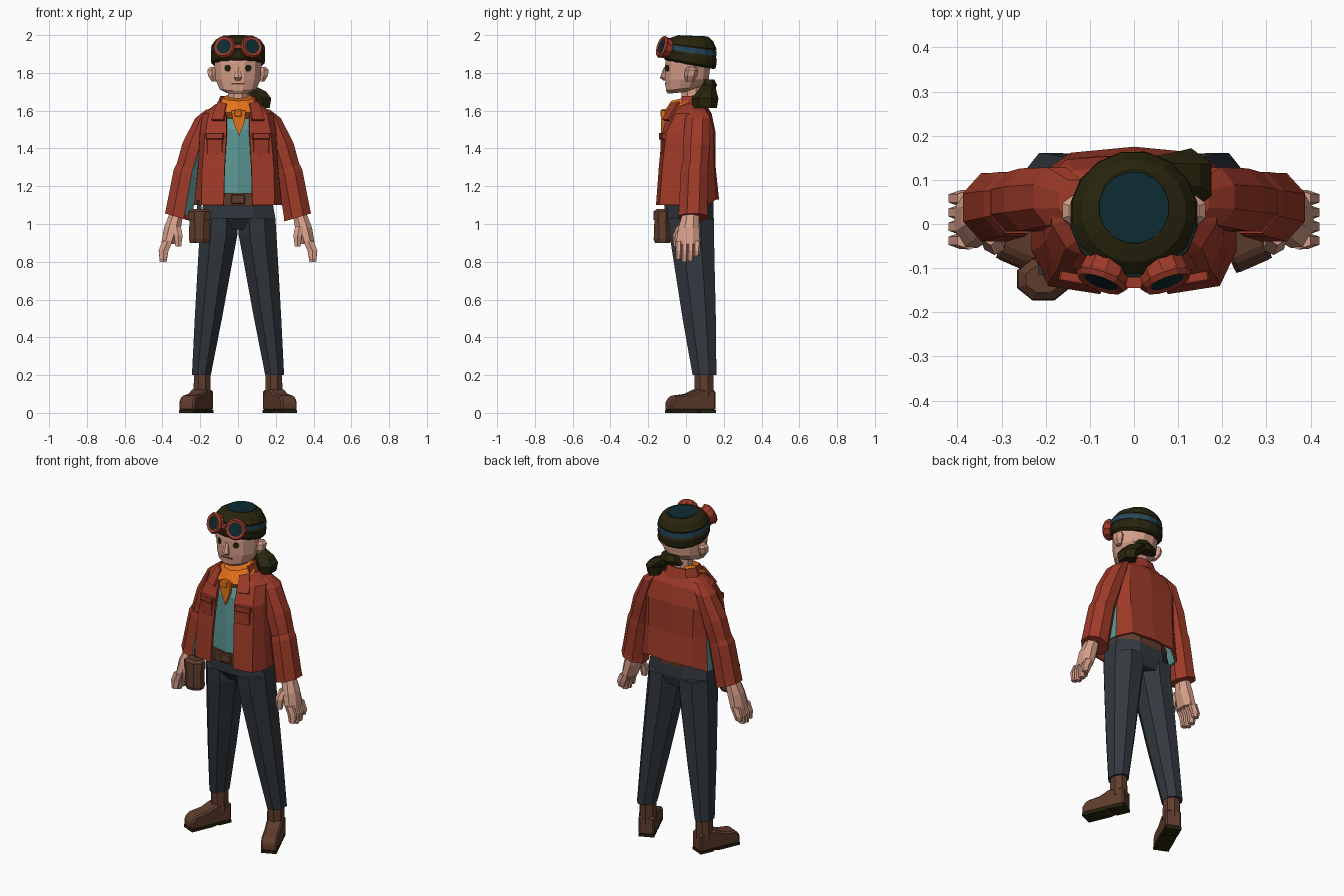
import bpy, bmesh, math
from mathutils import Vector, Matrix

def mat(name, r, g, b):
    m = bpy.data.materials.new(name)
    m.diffuse_color = (r, g, b, 1)
    return m

RED = mat("rust_red", 0.34, 0.042, 0.021)
TEAL = mat("shirt_teal", 0.105, 0.31, 0.30)
ORANGE = mat("scarf_orange", 0.77, 0.17, 0.010)
SLATE = mat("trouser_slate", 0.032, 0.040, 0.050)
BROWN = mat("leather_brown", 0.115, 0.046, 0.026)
OLIVE = mat("dark_olive", 0.021, 0.018, 0.004)
SKIN = mat("skin", 0.68, 0.35, 0.255)
GLASS = mat("deep_teal", 0.004, 0.024, 0.031)
BLUE = mat("strap_blue", 0.017, 0.065, 0.105)

def finish(name, bm, mats, rule=None):
    bmesh.ops.recalc_face_normals(bm, faces=bm.faces)
    bm.normal_update()
    mats = mats if isinstance(mats, list) else [mats]
    if rule:
        for f in bm.faces:
            f.material_index = rule(f.calc_center_median(), f.normal)
    me = bpy.data.meshes.new(name)
    bm.to_mesh(me)
    bm.free()
    for m in mats:
        me.materials.append(m)
    o = bpy.data.objects.new(name, me)
    bpy.context.collection.objects.link(o)
    return o

def loft(name, rings, mats, n=8, s=1, rule=None):
    """Closed body from rings (cx, cy, z, rx, ry, tilt_x, tilt_y)."""
    bm, rows, k = bmesh.new(), [], 1 / math.cos(math.pi / n)
    for r in rings:
        cx, cy, z, rx, ry, tx, ty = (tuple(r) + (0, 0))[:7]
        row = []
        for i in range(n):
            a = 2 * math.pi * (i + 0.5) / n
            dx, dy = rx * k * math.cos(a), ry * k * math.sin(a)
            row.append(bm.verts.new((s * (cx + dx), cy + dy, z + tx * dx + ty * dy)))
        rows.append(row)
    for a, b in zip(rows, rows[1:]):
        for i in range(n):
            j = (i + 1) % n
            bm.faces.new((a[i], a[j], b[j], b[i]))
    bm.faces.new(rows[0])
    bm.faces.new(rows[-1])
    return finish(name, bm, mats, rule)

def sheet(name, rows, mats, thick, rule=None):
    """Grid of points, mirrored over x and thickened."""
    bm = bmesh.new()
    vs = [[bm.verts.new(p) for p in row] for row in rows]
    for a, b in zip(vs, vs[1:]):
        for i in range(len(a) - 1):
            bm.faces.new((a[i], a[i + 1], b[i + 1], b[i]))
    o = finish(name, bm, mats, rule)
    o.modifiers.new("mirror", 'MIRROR')
    m = o.modifiers.new("solid", 'SOLIDIFY')
    m.thickness, m.offset = thick, 0
    return o

def prism(name, pts, width, matrix, mats, bevel=0):
    """Profile in local x-z, extruded along local y by width."""
    bm = bmesh.new()
    a = [bm.verts.new(matrix @ Vector((u, -width / 2, v))) for u, v in pts]
    b = [bm.verts.new(matrix @ Vector((u, width / 2, v))) for u, v in pts]
    bm.faces.new(a)
    bm.faces.new(b)
    for i in range(len(pts)):
        j = (i + 1) % len(pts)
        bm.faces.new((a[i], a[j], b[j], b[i]))
    o = finish(name, bm, mats)
    if bevel:
        m = o.modifiers.new("bevel", 'BEVEL')
        m.width, m.segments = bevel, 1
    return o

def box(name, loc, size, mats, rz=0, bevel=0):
    x, z = size[0] / 2, size[2] / 2
    mx = Matrix.Translation(loc) @ Matrix.Rotation(rz, 4, 'Z')
    return prism(name, [(-x, -z), (x, -z), (x, z), (-x, z)], size[1], mx, mats, bevel)

def disc(name, loc, normal, r1, r2, depth, mats, n=10):
    bm = bmesh.new()
    mx = Matrix.Translation(loc) @ Vector(normal).to_track_quat('Z', 'Y').to_matrix().to_4x4()
    bmesh.ops.create_cone(bm, cap_ends=True, segments=n, radius1=r1, radius2=r2, depth=depth, matrix=mx)
    return finish(name, bm, mats)

# Head and neck
loft("neck", [(0, .03, 1.57, .055, .055), (0, .03, 1.75, .05, .055)], SKIN)
loft("head", [(0, -.04, 1.695, .06, .055, 0, .1), (0, -.012, 1.717, .098, .094, 0, .12),
              (0, .005, 1.765, .119, .115), (0, .01, 1.85, .125, .12), (0, .015, 1.92, .12, .115)], SKIN, 12)
loft("nose", [(0, -.108, 1.83, .01, .008), (0, -.116, 1.775, .021, .019), (0, -.108, 1.76, .014, .01)], SKIN, 6)
box("mouth", (0, -.107, 1.742), (.07, .008, .009), BROWN)

# Knitted hat with strap band and flat crown
loft("hat", [(0, .02, 1.843, .128, .128, 0, -.18), (0, .02, 1.855, .141, .139, 0, -.18),
             (0, .02, 1.895, .144, .143, 0, -.17), (0, .022, 1.908, .137, .135, 0, -.15),
             (0, .022, 1.935, .137, .135, 0, -.13), (0, .024, 1.942, .140, .138, 0, -.12),
             (0, .03, 1.975, .117, .115, 0, -.09), (0, .037, 1.993, .083, .085, 0, -.05)], OLIVE, 16)
loft("hat_crown", [(0, .037, 1.988, .08, .082, 0, -.04), (0, .037, 1.9965, .078, .08, 0, -.04)], GLASS, 16)
loft("goggle_strap", [(0, .022, 1.907, .142, .14, 0, -.15), (0, .022, 1.934, .142, .14, 0, -.13)], BLUE, 16)
box("goggle_bridge", (0, -.132, 1.94), (.04, .025, .02), RED)

# Tied hair swept to one side
loft("hair_knot", [(.01, .115, 1.71, .06, .03), (.02, .125, 1.735, .055, .035), (.03, .115, 1.765, .04, .03)], OLIVE, 6)
loft("ponytail", [(.05, .12, 1.735, .03, .03), (.09, .11, 1.70, .06, .045), (.13, .10, 1.665, .046, .062),
                  (.132, .10, 1.615, .036, .055)], OLIVE, 6)

# Shirt, belt and hips
loft("shirt", [(0, .01, 1.11, .17, .12), (0, .01, 1.3, .165, .118), (0, .01, 1.5, .15, .112),
               (0, .02, 1.61, .085, .075)], TEAL, 10)
loft("belt", [(0, .015, 1.095, .183, .13), (0, .015, 1.165, .178, .133)], BROWN)
box("belt_buckle", (0, -.12, 1.13), (.075, .015, .05), BROWN, 0, .005)
loft("hips", [(0, .04, .97, .17, .09), (0, .025, 1.03, .198, .122), (0, .022, 1.115, .183, .122)], SLATE)

# Open jacket, with teal gussets at the back of the sides
jacket = []
for z, pts in [
    (1.10, [(.075, -.152), (.19, -.135), (.225, -.06), (.226, .03), (.215, .105), (.14, .155), (0, .168)]),
    (1.30, [(.07, -.137), (.185, -.12), (.205, -.05), (.206, .03), (.20, .095), (.145, .143), (0, .15)]),
    (1.48, [(.06, -.12), (.17, -.10), (.195, -.04), (.197, .03), (.20, .095), (.15, .14), (0, .15)]),
    (1.58, [(.06, -.09), (.15, -.05), (.18, .0), (.182, .03), (.18, .08), (.13, .117), (0, .13)]),
    (1.63, [(.055, -.05), (.09, -.01), (.11, .02), (.112, .04), (.11, .06), (.08, .09), (0, .10)])]:
    jacket.append([(x, y, z + (.03 if z < 1.2 and y > .11 else 0)) for x, y in pts])
sheet("jacket", jacket, [RED, TEAL], .014, lambda c, n: int(c.x > .18 and .04 < c.y < .10 and c.z < 1.45))
collar = [(.10, -.03), (.11, .04), (.07, .10), (0, .115)]
sheet("jacket_collar", [[(x, y, 1.615) for x, y in collar],
                        [(x * .8, y * .8 + .005, 1.675) for x, y in collar]], RED, .012)
sheet("jacket_lapel", [[(.06, -.075, 1.635), (.105, -.035, 1.645)],
                       [(.075, -.122, 1.55), (.14, -.092, 1.55)]], RED, .014)

# Neck scarf
loft("scarf", [(0, -.015, 1.585, .085, .075, 0, .4), (0, -.02, 1.63, .108, .098, 0, .45),
               (0, -.005, 1.67, .075, .07, 0, .25)], ORANGE, 10)
front = Matrix.Translation((0, -.122, 0))
prism("scarf_tail", [(-.035, 1.60), (.04, 1.60), (.035, 1.54), (.005, 1.465), (-.025, 1.54)], .022, front, ORANGE)
box("scarf_knot", (0, -.118, 1.585), (.05, .035, .045), ORANGE, 0, .008)

# Belt pouch on the wearer's right
loft("pouch", [(-.205, -.125, .90, .05, .04), (-.205, -.125, .92, .055, .046), (-.205, -.125, 1.03, .052, .042)], BROWN)
loft("pouch_lid", [(-.205, -.125, 1.02, .06, .048), (-.205, -.125, 1.065, .058, .046), (-.205, -.125, 1.08, .04, .03)], BROWN)
box("pouch_strap", (-.205, -.1, 1.08), (.025, .03, .09), SLATE)

for s, side in ((1, "left"), (-1, "right")):
    # Face details and goggles
    disc(side + "_eye", (.055 * s, -.098, 1.825), (.5 * s, -.87, 0), .018, .018, .009, OLIVE, 8)
    loft(side + "_ear", [(.128, .02, 1.755, .012, .018), (.137, .025, 1.785, .022, .03),
                         (.139, .03, 1.815, .023, .03), (.135, .03, 1.83, .012, .02)], SKIN, 6, s)
    d = Vector((.33 * s, -.9, .3)).normalized()
    c = Vector((.069 * s, -.116, 1.935))
    disc(side + "_goggle_cup", c - d * .008, d, .054, .058, .04, RED)
    disc(side + "_goggle_lens", c + d * .014, d, .042, .042, .008, GLASS)
    bpy.ops.mesh.primitive_torus_add(location=c + d * .011, rotation=d.to_track_quat('Z', 'Y').to_euler(),
                                     major_segments=12, minor_segments=5, major_radius=.05, minor_radius=.012)
    rim = bpy.context.object
    rim.name = side + "_goggle_rim"
    rim.data.materials.append(RED)

    # Sleeves; the right one has a teal panel on its inner front
    panel = (lambda c, n: int(n.x > .3 and n.y < -.3 and 1.08 < c.z < 1.45)) if s < 0 else (lambda c, n: 0)
    loft(side + "_upper_sleeve", [(.135, .055, 1.615, .035, .045, -.3), (.175, .062, 1.565, .052, .066, -.1),
                                  (.232, .055, 1.41, .062, .071, .3), (.275, .048, 1.26, .06, .066, .3)],
         [RED, TEAL], 8, s, panel)
    loft(side + "_lower_sleeve", [(.265, .047, 1.30, .06, .068, .3), (.274, .045, 1.27, .066, .073, .3),
                                  (.312, .038, 1.06, .069, .076, .3), (.316, .038, 1.035, .071, .078, .3)],
         [RED, TEAL], 8, s, panel)

    # Hands
    loft(side + "_palm", [(.325, .025, 1.06, .036, .042), (.347, .015, .98, .045, .055),
                          (.37, .010, .895, .036, .064)], SKIN, 8, s)
    for i in range(4):
        y, z = -.038 + .032 * i, (.812, .80, .805, .83)[i]
        loft(side + "_finger_%d" % (i + 1), [(.372, y, .91, .028, .017), (.394, y, .86, .026, .016),
                                             (.396, y - .003, z, .018, .013)], SKIN, 6, s)
    loft(side + "_thumb", [(.325, -.02, .99, .022, .024), (.316, -.045, .94, .023, .022),
                           (.316, -.05, .88, .015, .014)], SKIN, 6, s)

    # Chest pockets with flaps
    box(side + "_pocket", (.122 * s, -.118, 1.42), (.085, .022, .10), RED, .16 * s, .004)
    box(side + "_pocket_flap", (.122 * s, -.122, 1.465), (.095, .03, .035), RED, .16 * s, .004)

    # Trouser legs
    loft(side + "_trouser_leg", [(.194, .098, .20, .05, .063), (.157, .07, .5, .072, .088),
                                 (.121, .043, .8, .091, .108), (.1025, .03, .95, .1005, .118),
                                 (.1, .027, 1.03, .098, .122)], SLATE, 8, s)

    # Boots, toes turned out
    loft(side + "_boot_shaft", [(.19, .095, .08, .046, .05), (.19, .095, .215, .043, .05)], BROWN, 8, s)
    ang = math.atan2(-.916, .4 * s)
    foot = Matrix.Translation((.19 * s, .095, 0)) @ Matrix.Rotation(ang, 4, 'Z')
    prism(side + "_boot_foot", [(-.05, .012), (-.05, .12), (.045, .125), (.10, .10), (.18, .09),
                                (.207, .06), (.207, .012)], .09, foot, BROWN, .009)
    prism(side + "_boot_sole", [(-.049, 0), (.03, 0), (.04, .006), (.07, 0), (.206, 0), (.206, .016), (-.049, .016)],
          .088, foot, OLIVE)
